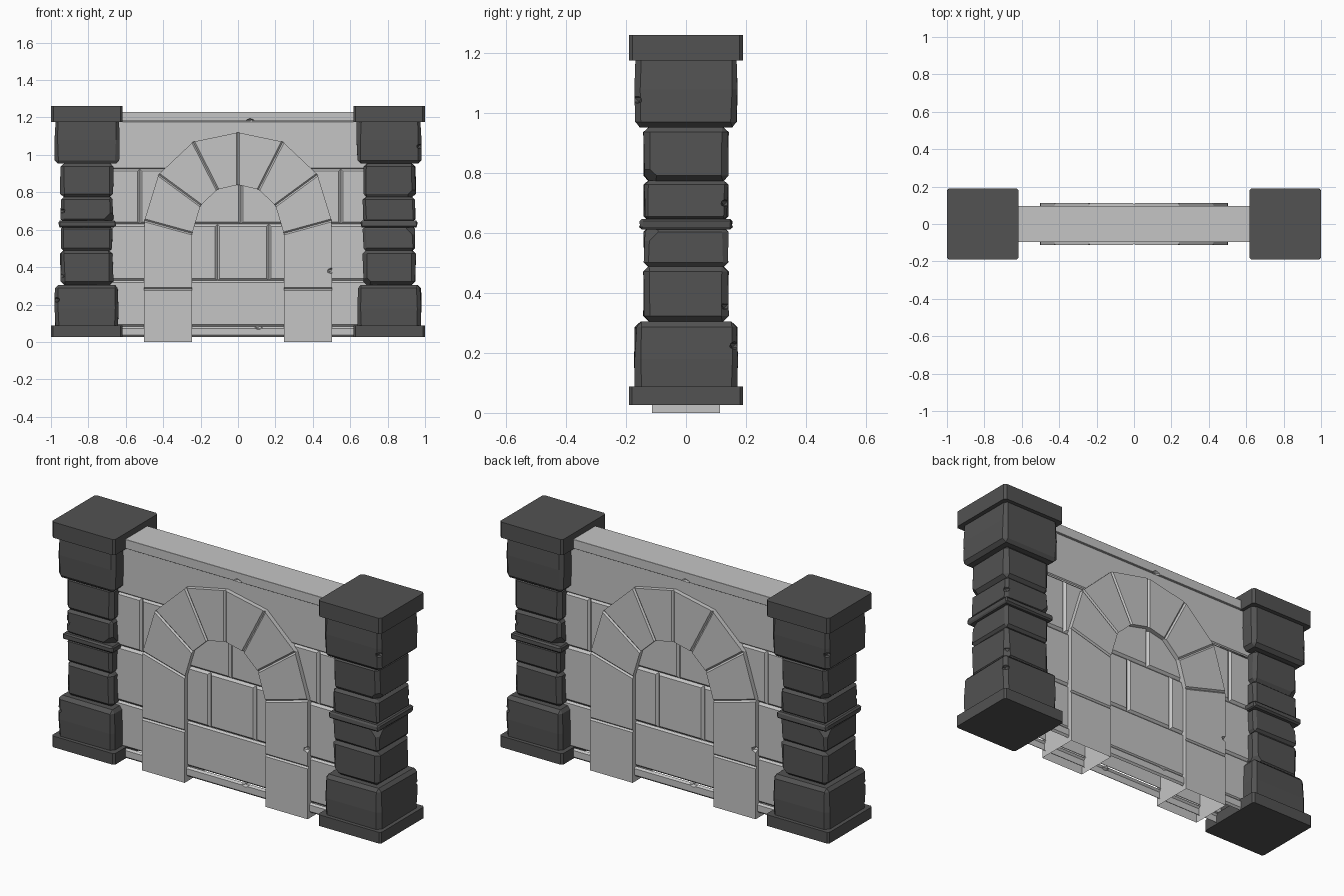
import bpy, bmesh, math, random
from mathutils import Vector, Matrix

random.seed(7)
cube = bpy.data.objects.get("Cube")
if cube:
    bpy.data.objects.remove(cube, do_unlink=True)


def material(name, value):
    mat = bpy.data.materials.new(name)
    mat.use_nodes = True
    colour = (value, value, value, 1)
    mat.diffuse_color = colour
    mat.node_tree.nodes["Principled BSDF"].inputs["Base Color"].default_value = colour
    return mat


LIGHT = material("light stone", 0.56)
DARK = material("dark stone", 0.085)


def add_object(name, bm, mat):
    bmesh.ops.recalc_face_normals(bm, faces=bm.faces)
    mesh = bpy.data.meshes.new(name)
    bm.to_mesh(mesh)
    bm.free()
    mesh.materials.append(mat)
    obj = bpy.data.objects.new(name, mesh)
    bpy.context.collection.objects.link(obj)
    return obj


def turned_copy(obj, name):
    # Same stone turned half a circle about the middle of the model
    copy = bpy.data.objects.new(name, obj.data)
    copy.matrix_world = Matrix.Rotation(math.pi, 4, 'Z')
    bpy.context.collection.objects.link(copy)


def bevel(bm, width, test):
    bmesh.ops.bevel(bm, geom=[e for e in bm.edges if test(e)], offset=width,
                    segments=1, profile=0.5, affect='EDGES')


def is_upright(edge):
    a, b = edge.verts
    return abs(a.co.z - b.co.z) > 0.03


def box(low, high):
    bm = bmesh.new()
    bmesh.ops.create_cube(bm, size=1)
    low, high = Vector(low), Vector(high)
    for v in bm.verts:
        v.co = (low + high) / 2 + v.co * (high - low)
    return bm


def prism(points, depth):
    # Outline in x and z, extruded through the wall
    bm = bmesh.new()
    face = bm.faces.new([bm.verts.new((x, -depth, z)) for x, z in points])
    new = bmesh.ops.extrude_face_region(bm, geom=[face])["geom"]
    for v in new:
        if isinstance(v, bmesh.types.BMVert):
            v.co.y = depth
    return bm


def chip_corner(bm, corner, inward, depth):
    # Slice a corner off with a plane and close the cut
    bmesh.ops.bisect_plane(bm, geom=bm.verts[:] + bm.edges[:] + bm.faces[:],
                           plane_co=corner + inward * depth, plane_no=-inward,
                           clear_outer=True)
    bmesh.ops.holes_fill(bm, edges=[e for e in bm.edges if e.is_boundary])


def notch(obj, place):
    # Cut a small diamond-shaped chip out of an edge
    bm = bmesh.new()
    bmesh.ops.create_icosphere(bm, subdivisions=1, radius=0.02)
    for v in bm.verts:
        v.co = Vector(place) + Vector((v.co.x * 1.3, v.co.y * 1.3, v.co.z * 0.8))
    cutter = add_object("chip_cutter", bm, obj.data.materials[0])
    cutter.hide_render = True
    mod = obj.modifiers.new("chip", 'BOOLEAN')
    mod.operation, mod.solver, mod.object = 'DIFFERENCE', 'EXACT', cutter
    graph = bpy.context.evaluated_depsgraph_get()
    mesh = bpy.data.meshes.new_from_object(obj.evaluated_get(graph))
    obj.modifiers.clear()
    obj.data = mesh
    bpy.data.objects.remove(cutter, do_unlink=True)


def remove_faces(obj, test):
    # Leave the hidden side of a stone open
    bm = bmesh.new()
    bm.from_mesh(obj.data)
    bm.normal_update()
    bmesh.ops.delete(bm, geom=[f for f in bm.faces if test(f)], context='FACES')
    bm.to_mesh(obj.data)
    bm.free()


# Pillars: name, bottom, top, half width, bevel, seam height, chip (x side, y side, height)
PILLAR_X = -0.808
STONES = [
    ("base", 0.027, 0.088, 0.191, 0.010, None, None),
    ("foot", 0.06, 0.305, 0.168, 0.018, 0.18, (-1, -1, 0.225)),
    ("shaft_stone_1", 0.303, 0.492, 0.140, 0.020, None, (-1, -1, 0.355)),
    ("shaft_stone_2", 0.488, 0.618, 0.138, 0.014, None, None),
    ("shaft_band", 0.612, 0.648, 0.153, 0.008, None, None),
    ("shaft_stone_3", 0.642, 0.776, 0.139, 0.014, None, (-1, -1, 0.70)),
    ("shaft_stone_4", 0.772, 0.957, 0.140, 0.020, None, None),
    ("head", 0.953, 1.21, 0.170, 0.018, 1.08, (-1, 1, 1.045)),
    ("cap", 1.176, 1.262, 0.191, 0.012, None, None),
]
for name, bottom, top, half, width, seam, chip in STONES:
    bm = box((PILLAR_X - half, -half, bottom), (PILLAR_X + half, half, top))
    if name in ("base", "cap"):
        bevel(bm, width, is_upright)
    else:
        bevel(bm, width, lambda e: True)
        for v in bm.verts:
            v.co.x += random.uniform(-0.004, 0.004)
            v.co.y += random.uniform(-0.004, 0.004)
    if seam:
        cut = bmesh.ops.bisect_plane(bm, geom=bm.verts[:] + bm.edges[:] + bm.faces[:],
                                     plane_co=(0, 0, seam), plane_no=(0, 0, 1))
        for v in cut["geom_cut"]:
            if isinstance(v, bmesh.types.BMVert):
                v.co.x = PILLAR_X + (v.co.x - PILLAR_X) * 1.02
                v.co.y *= 1.02
    if "shaft_stone" in name:
        sx, sy, up = (random.choice((-1, 1)) for _ in range(3))
        corner = Vector((PILLAR_X + sx * half, sy * half, top if up > 0 else bottom))
        chip_corner(bm, corner, Vector((-sx, -sy, -up)).normalized(), 0.034)
    stone = add_object("right_pillar_" + name, bm, DARK)
    if chip:
        notch(stone, (PILLAR_X + chip[0] * half, chip[1] * half, chip[2]))
    turned_copy(stone, "left_pillar_" + name)

# Wall courses: name, bottom, top, front depth, bevel, joints along x
END = 0.70
COURSES = [
    ("plinth", 0.027, 0.082, 0.096, 0.010, []),
    ("course_1", 0.082, 0.328, 0.088, 0.010, []),
    ("course_2", 0.328, 0.630, 0.088, 0.012, [-0.11, 0.165]),
    ("course_3", 0.630, 0.925, 0.088, 0.012, [-0.525, 0.015, 0.55]),
    ("course_4", 0.925, 1.182, 0.088, 0.006, []),
    ("coping", 1.18, 1.23, 0.096, 0.001, []),
]
CHIPS = {"plinth": (0.11, -0.1, 0.08), "coping": (0.065, -0.1, 1.18)}
for name, bottom, top, depth, width, joints in COURSES:
    ends = [-END] + joints + [END]
    for i, (x0, x1) in enumerate(zip(ends, ends[1:])):
        bm = box((x0, -depth, bottom), (x1, 0, top))
        # Only the edges of the outer face are bevelled
        bevel(bm, width, lambda e: all(v.co.y < -0.01 for v in e.verts))
        stone = add_object(f"front_wall_{name}_{i + 1}", bm, LIGHT)
        if name in CHIPS:
            notch(stone, CHIPS[name])
        remove_faces(stone, lambda f: f.normal.y > 0.99 or
                     (name != "coping" and abs(f.normal.z) > 0.99))
        turned_copy(stone, f"back_wall_{name}_{i + 1}")

# Blind arch: two stones per post and three wedges per side
OUTER = [(0.50, 0.65), (0.425, 0.895), (0.24, 1.07), (0, 1.12)]
INNER = [(0.245, 0.58), (0.20, 0.73), (0.11, 0.815), (0, 0.84)]
POST = [(0.245, 0.284), (0.502, 0.284)]
# Each outline runs from its lower joint to its upper joint
arch = [("post_lower", [(0.245, 0), (0.502, 0), POST[1], POST[0]]),
        ("post_upper", [POST[0], POST[1], OUTER[0], INNER[0]])]
for i in range(3):
    arch.append((f"wedge_{i + 1}", [INNER[i], OUTER[i], OUTER[i + 1], INNER[i + 1]]))
for side, sign in (("left", 1), ("right", -1)):
    for name, points in arch:
        outline = [Vector((sign * x, z)) for x, z in points]
        joints = [(outline[2] + outline[3]) / 2]
        if name != "post_lower":
            joints.append((outline[0] + outline[1]) / 2)

        def is_joint(edge):
            mid = (edge.verts[0].co + edge.verts[1].co) / 2
            return any((mid.xz - j).length < 0.001 for j in joints)

        bm = prism(outline, 0.113)
        bevel(bm, 0.008, is_joint)
        stone = add_object(f"{side}_arch_{name}", bm, LIGHT)
        if name == "post_lower":
            remove_faces(stone, lambda f: abs(f.normal.z) > 0.99)
        if name == "post_upper":
            notch(stone, (sign * 0.5, -0.113 * sign, 0.38))
